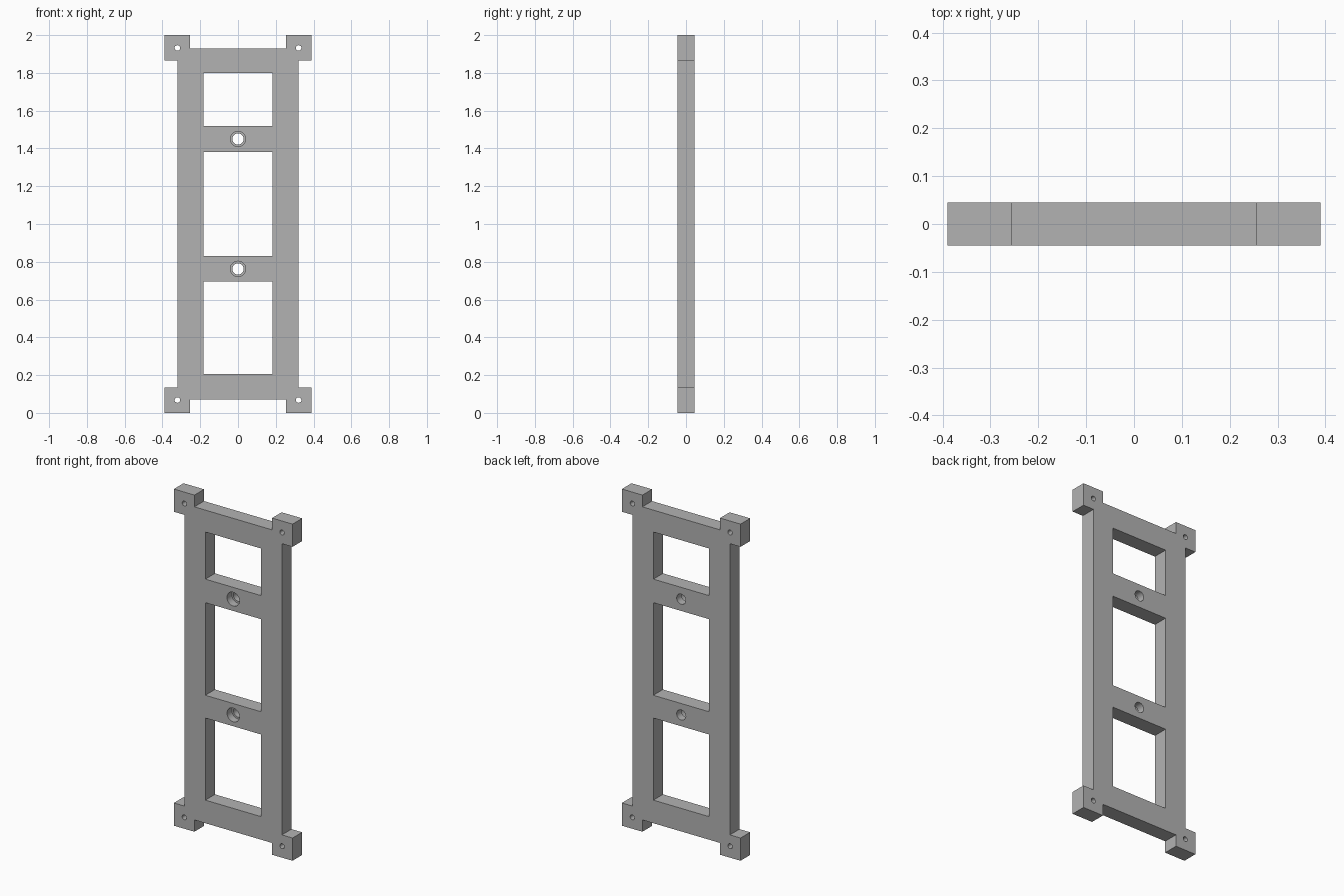
import bpy, bmesh
from math import radians
from mathutils import Matrix

cube = bpy.data.objects.get("Cube")
if cube:
    bpy.data.objects.remove(cube, do_unlink=True)

HALF_DEPTH = 0.045
MID_Z = 1.0

grey = bpy.data.materials.new("plain_grey")
grey.use_nodes = True
colour = (0.45, 0.45, 0.45, 1)
grey.diffuse_color = colour
grey.node_tree.nodes["Principled BSDF"].inputs["Base Color"].default_value = colour


def new_object(name, bm):
    bmesh.ops.recalc_face_normals(bm, faces=bm.faces)
    mesh = bpy.data.meshes.new(name)
    bm.to_mesh(mesh)
    bm.free()
    mesh.materials.append(grey)
    obj = bpy.data.objects.new(name, mesh)
    bpy.context.collection.objects.link(obj)
    return obj


def cut(target, bm):
    """Subtract a solid from the target, then discard the cutter."""
    cutter = new_object("cutter", bm)
    cutter.hide_render = True
    mod = target.modifiers.new("cut", "BOOLEAN")
    mod.operation = "DIFFERENCE"
    mod.solver = "EXACT"
    mod.object = cutter
    bpy.context.view_layer.objects.active = target
    bpy.ops.object.modifier_apply(modifier=mod.name)
    bpy.data.objects.remove(cutter, do_unlink=True)


def cut_window(target, half_width, bottom, top):
    bm = bmesh.new()
    bmesh.ops.create_cube(bm, size=1)
    bmesh.ops.scale(bm, vec=(2 * half_width, 1, top - bottom), verts=bm.verts)
    bmesh.ops.translate(bm, vec=(0, 0, (top + bottom) / 2), verts=bm.verts)
    cut(target, bm)


def cut_hole(target, x, z, radius, back=0.2):
    """Round hole running from in front of the frame to y = back."""
    front = -0.2
    bm = bmesh.new()
    place = Matrix.Translation((x, (front + back) / 2, z)) @ Matrix.Rotation(radians(90), 4, "X")
    bmesh.ops.create_cone(bm, cap_ends=True, segments=32, radius1=radius,
                          radius2=radius, depth=back - front, matrix=place)
    cut(target, bm)


# Frame plate with four square corner lugs, outlined from one mirrored quarter
quarter = [(0.255, 0.93), (0.255, 1.0), (0.39, 1.0), (0.39, 0.865), (0.32, 0.865)]
right_half = quarter + [(x, -z) for x, z in reversed(quarter)]
outline = right_half + [(-x, z) for x, z in reversed(right_half)]
bm = bmesh.new()
face = bm.faces.new([bm.verts.new((x, -HALF_DEPTH, MID_Z + z)) for x, z in outline])
sweep = bmesh.ops.extrude_face_region(bm, geom=[face], use_keep_orig=True)
moved = [g for g in sweep["geom"] if isinstance(g, bmesh.types.BMVert)]
bmesh.ops.translate(bm, vec=(0, 2 * HALF_DEPTH, 0), verts=moved)
frame = new_object("mounting_frame", bm)

# Three rectangular windows
for bottom, top in ((0.207, 0.695), (0.83, 1.38), (1.52, 1.80)):
    cut_window(frame, 0.183, bottom, top)

# Counterbored holes in the two crossbars
for z in (0.762, 1.45):
    cut_hole(frame, 0, z, 0.03)
    cut_hole(frame, 0, z, 0.041, back=0)

# Small screw holes in the lugs
for x in (-0.321, 0.321):
    for z in (0.068, 1.932):
        cut_hole(frame, x, z, 0.0145)

bpy.ops.object.select_all(action="DESELECT")
frame.select_set(True)
bpy.context.view_layer.objects.active = frame
bpy.ops.object.shade_smooth_by_angle(angle=radians(30))
